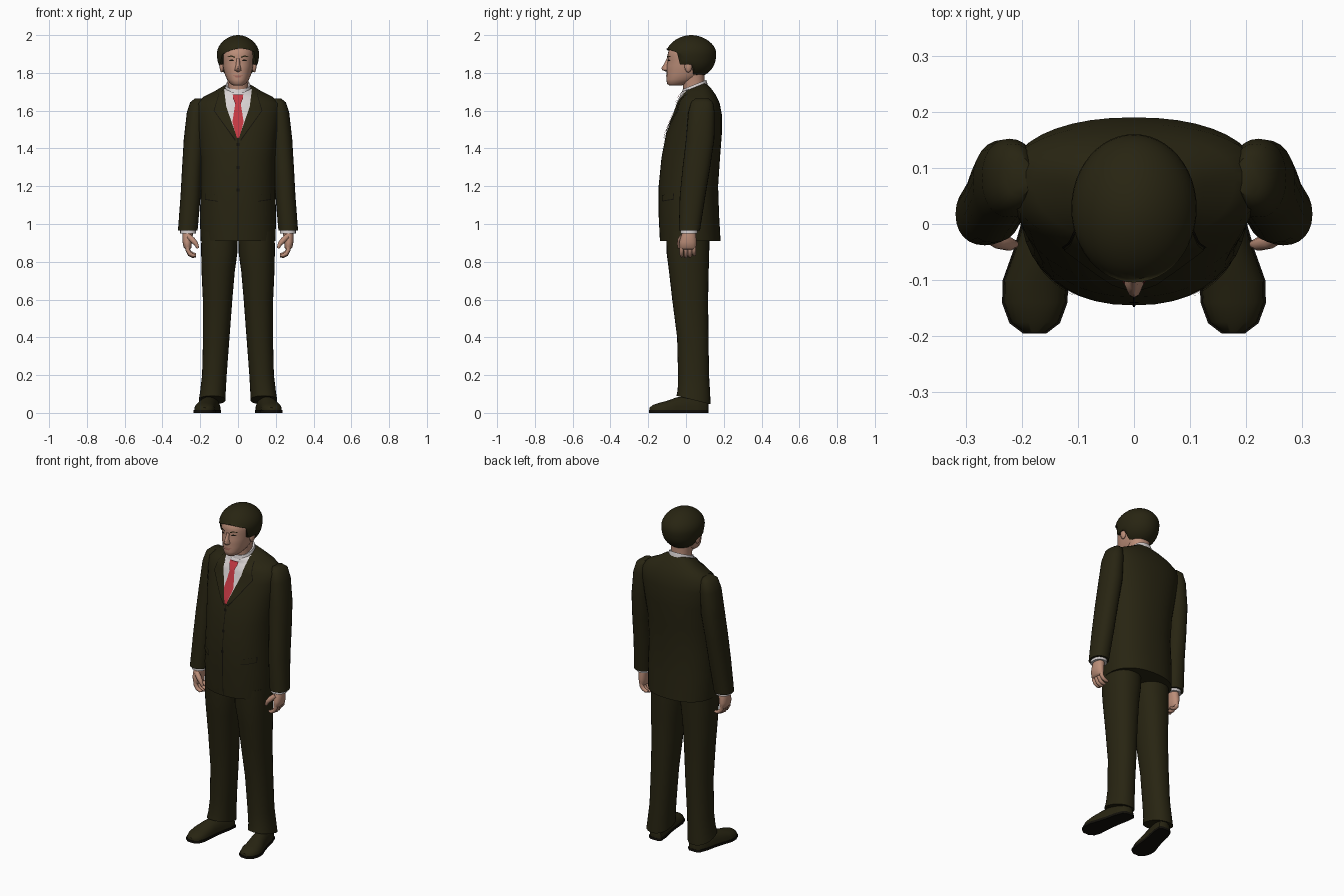
import bpy, bmesh, math
from mathutils import Vector
from mathutils.bvhtree import BVHTree

if "Cube" in bpy.data.objects:
    bpy.data.objects.remove(bpy.data.objects["Cube"])


def material(name, r, g, b):
    m = bpy.data.materials.new(name)
    m.diffuse_color = (r, g, b, 1)
    m.use_nodes = True
    m.node_tree.nodes["Principled BSDF"].inputs["Base Color"].default_value = m.diffuse_color
    return m


SUIT = material("dark olive cloth", 0.021, 0.018, 0.006)
SEAM = material("seam black", 0.006, 0.005, 0.003)
SHIRT = material("shirt white", 0.68, 0.64, 0.64)
TIE = material("tie red", 0.55, 0.04, 0.055)
SKIN = material("skin", 0.50, 0.27, 0.19)
LIPS = material("lips", 0.34, 0.13, 0.10)


def finish(name, bm, mat, angle=50):
    bmesh.ops.recalc_face_normals(bm, faces=bm.faces)
    me = bpy.data.meshes.new(name)
    bm.to_mesh(me)
    bm.free()
    ob = bpy.data.objects.new(name, me)
    bpy.context.collection.objects.link(ob)
    me.materials.append(mat)
    bpy.ops.object.select_all(action="DESELECT")
    ob.select_set(True)
    bpy.context.view_layer.objects.active = ob
    bpy.ops.object.shade_smooth_by_angle(angle=math.radians(angle))
    return ob


def loft(name, rings, mat, caps=True):
    """Skin a list of equal-length rings of points."""
    bm = bmesh.new()
    rows = [[bm.verts.new(p) for p in r] for r in rings]
    n = len(rows[0])
    for a, b in zip(rows, rows[1:]):
        for i in range(n):
            j = (i + 1) % n
            bm.faces.new((a[i], a[j], b[j], b[i]))
    if caps:
        bm.faces.new(rows[0])
        bm.faces.new(rows[-1])
    return finish(name, bm, mat)


def ring(z, cx, cy, rx, rf, rb=None, tilt=0, n=28):
    """Level oval with separate front and back depths, optionally tilted."""
    pts = []
    for i in range(n):
        a = 2 * math.pi * i / n
        c, s = math.cos(a), math.sin(a)
        p = 0.9
        x = rx * math.copysign(abs(c) ** p, c)
        y = (rf if s < 0 or rb is None else rb) * math.copysign(abs(s) ** p, s)
        pts.append(Vector((cx + x, cy + y, z + tilt * y)))
    return pts


def tube(name, path, radii, mat, n=10):
    path = [Vector(p) for p in path]
    rings = []
    for i, p in enumerate(path):
        d = (path[min(i + 1, len(path) - 1)] - path[max(i - 1, 0)]).normalized()
        u = d.cross(Vector((0, 1, 0.01))).normalized()
        v = d.cross(u)
        rings.append([p + radii[i] * (u * math.cos(k * 2 * math.pi / n) + v * math.sin(k * 2 * math.pi / n))
                      for k in range(n)])
    return loft(name, rings, mat)


def ball(name, c, r, mat, shape=None, seg=32):
    bm = bmesh.new()
    bmesh.ops.create_uvsphere(bm, u_segments=seg, v_segments=seg // 2, radius=1)
    for v in bm.verts:
        v.co = Vector(c) + Vector([v.co[k] * r[k] for k in range(3)])
        if shape:
            shape(v.co)
    return finish(name, bm, mat)


def along(poly, t):
    f = t * (len(poly) - 1)
    i = min(int(f), len(poly) - 2)
    return Vector(poly[i]).lerp(Vector(poly[i + 1]), f - i)


def plate(name, base, left, right, mat, lift=0.004, nu=6, nv=12):
    """Thin panel between two (x, z) edges, laid on the front of base."""
    bvh = BVHTree.FromPolygons([v.co for v in base.data.vertices],
                               [p.vertices for p in base.data.polygons])
    bm = bmesh.new()
    grid = []
    for j in range(nv + 1):
        a, b = along(left, j / nv), along(right, j / nv)
        row = []
        for i in range(nu + 1):
            q = a.lerp(b, i / nu)
            hit = bvh.ray_cast(Vector((q.x, -1, q.y)), Vector((0, 1, 0)))
            if hit[0] is None:
                hit = bvh.find_nearest(Vector((q.x, -0.03, q.y)))
            row.append(bm.verts.new(hit[0] + Vector((0, -lift, 0))))
        grid.append(row)
    for r, s in zip(grid, grid[1:]):
        for i in range(nu):
            bm.faces.new((r[i], r[i + 1], s[i + 1], s[i]))
    ob = finish(name, bm, mat)
    # face the panel outward
    if sum(p.normal.y for p in ob.data.polygons) > 0:
        ob.data.flip_normals()
    return ob


# Jacket body
jacket = loft("jacket", [ring(z, 0, cy, rx, rf, rb, t, 40) for z, rx, cy, rf, rb, t in (
    (0.91, .198, .03, .168, .153, 0), (1.05, .202, .03, .175, .145, 0),
    (1.20, .196, .03, .175, .140, 0), (1.35, .198, .04, .170, .140, 0),
    (1.48, .212, .06, .165, .130, 0), (1.58, .225, .075, .140, .115, 0),
    (1.64, .225, .08, .125, .098, 0), (1.675, .180, .078, .110, .080, .1),
    (1.70, .125, .068, .092, .066, .25), (1.725, .078, .05, .070, .055, .4))], SUIT)

# Shirt front, tie, closing seam and buttons
plate("shirt_front", jacket, [(-.074, 1.715), (-.062, 1.62), (-.004, 1.455)],
      [(.074, 1.715), (.062, 1.62), (.004, 1.455)], SHIRT, .003, 12, 16)
plate("tie_blade", jacket, [(-.014, 1.64), (-.03, 1.54), (-.006, 1.455)],
      [(.014, 1.64), (.03, 1.54), (.006, 1.455)], TIE, .009)
plate("tie_knot", jacket, [(-.028, 1.685), (-.026, 1.665), (-.014, 1.635)],
      [(.028, 1.685), (.026, 1.665), (.014, 1.635)], TIE, .015)
plate("front_seam", jacket, [(-.002, 1.455), (-.002, .912)], [(.002, 1.455), (.002, .912)], SEAM, .003, 1, 20)
for z in (1.42, 1.30, 1.18):
    plate("jacket_button", jacket, [(-.008, z + .008), (-.008, z - .008)],
          [(.008, z + .008), (.008, z - .008)], SEAM, .005, 2, 2)

# Shirt collar and neck
loft("shirt_collar", [ring(z, 0, .045, r, r * .98, None, t) for z, r, t in (
    (1.66, .074, .35), (1.715, .070, .4), (1.738, .064, .4), (1.735, .057, .4))], SHIRT)
loft("neck", [ring(z, 0, cy, r, r * 1.05) for z, r, cy in (
    (1.68, .054, .045), (1.74, .054, .04), (1.80, .060, .035))], SKIN)

# Head
head = loft("head", [ring(z, 0, cy, rx, cy - f, b - cy) for z, rx, f, cy, b in (
    (1.732, .022, -.086, -.06, -.03), (1.742, .040, -.100, -.045, .01),
    (1.765, .058, -.104, -.02, .06), (1.79, .069, -.102, 0, .09), (1.815, .076, -.103, .01, .11),
    (1.84, .081, -.102, .015, .12), (1.87, .085, -.096, .02, .13), (1.89, .087, -.099, .02, .135),
    (1.92, .087, -.092, .025, .135), (1.955, .075, -.060, .03, .12), (1.98, .045, -.02, .03, .08))], SKIN)
loft("nose", [ring(z, 0, -.09, rx, d, .02, 0, 12) for z, rx, d in (
    (1.806, .009, .014), (1.814, .019, .034), (1.824, .017, .041), (1.845, .011, .028),
    (1.875, .009, .012))], SKIN)
plate("mouth", head, [(-.026, 1.789), (-.026, 1.785)], [(.026, 1.789), (.026, 1.785)], LIPS, .003, 6, 1)
plate("lower_lip", head, [(-.020, 1.784), (-.013, 1.776)], [(.020, 1.784), (.013, 1.776)], LIPS, .004, 6, 2)


# Hair: domed cap with a fringe, sideburns and a low nape
def hair_line(co):
    if co.y < -.035:
        low = 1.928 - 3.5 * co.x ** 2 + .1 * co.x
    elif co.y < .035:
        low = 1.845
    else:
        low = 1.765
    co.z = max(co.z, low)


def hair_shape(co):
    # fuller sides and brow than a plain ball
    if co.z > 1.88:
        k = 1 + .05 * math.sin(math.pi * (co.z - 1.88) / .12)
        co.x *= k
        co.y = .028 + (co.y - .028) * k
    hair_line(co)


ball("hair", (0, .028, 1.885), (.110, .130, .115), SUIT, hair_shape, 48)

for s, side in ((1, "left"), (-1, "right")):
    def mir(pts):
        return [(s * p[0],) + tuple(p[1:]) for p in pts]

    # Face details and ear
    plate(side + "_eyebrow", head, mir([(.016, 1.885), (.035, 1.893), (.056, 1.886)]),
          mir([(.016, 1.879), (.035, 1.886), (.056, 1.883)]), SUIT, .004, 2, 6)
    plate(side + "_eye", head, mir([(.020, 1.867), (.034, 1.872), (.048, 1.866)]),
          mir([(.020, 1.865), (.034, 1.862), (.048, 1.864)]), SEAM, .003, 2, 6)
    ball(side + "_ear", (s * .086, .012, 1.835), (.012, .020, .033), SKIN, None, 14)

    # Collar point, lapel, pocket flap
    plate(side + "_collar_point", jacket, mir([(.022, 1.695), (.028, 1.67), (.046, 1.628)]),
          mir([(.072, 1.715), (.068, 1.675), (.054, 1.64)]), SHIRT, .009)
    plate(side + "_lapel", jacket, mir([(.074, 1.715), (.062, 1.62), (.004, 1.455)]),
          mir([(.100, 1.69), (.125, 1.60), (.012, 1.445)]), SUIT, .007, 6, 16)
    plate(side + "_lapel_edge", jacket, mir([(.098, 1.692), (.125, 1.60), (.012, 1.445)]),
          mir([(.102, 1.690), (.129, 1.60), (.015, 1.440)]), SEAM, .003, 1, 16)
    plate(side + "_pocket_shadow", jacket, mir([(.106, 1.152), (.106, 1.118)]),
          mir([(.174, 1.162), (.174, 1.128)]), SEAM, .002, 6, 2)
    plate(side + "_pocket_flap", jacket, mir([(.107, 1.152), (.107, 1.122)]),
          mir([(.173, 1.162), (.173, 1.132)]), SUIT, .005, 6, 2)

    # Sleeve, cuff
    loft(side + "_sleeve", [ring(z, s * cx, cy, rx, ry, None, 0, 24) for z, cx, cy, rx, ry in (
        (1.665, .205, .085, .022, .035), (1.645, .215, .085, .038, .058), (1.59, .222, .082, .049, .070),
        (1.45, .232, .075, .055, .075), (1.30, .243, .055, .053, .073), (1.15, .251, .035, .053, .068),
        (.965, .266, .018, .052, .056))], SUIT)
    loft(side + "_shirt_cuff", [ring(z, s * .264, .016, r, r + .004, None, 0, 20)
                                for z, r in ((.98, .042), (.95, .042))], SHIRT)

    # Hand with curled fingers and thumb
    loft(side + "_palm", [ring(z, s * cx, cy, rx, ry, None, 0, 16) for z, cx, cy, rx, ry in (
        (.965, .264, .016, .028, .034), (.935, .267, .014, .027, .040), (.905, .269, .010, .025, .045),
        (.875, .267, .010, .020, .044), (.865, .265, .010, .012, .038))], SKIN)
    for k in range(4):
        y, dz = -.023 + .022 * k, (.004, 0, .002, .010)[k]
        tube(side + "_finger", mir([(.268, y, .89), (.266, y, .862), (.255, y, .838 + dz),
                                    (.237, y, .829 + dz), (.222, y, .830 + dz)]),
             (.011, .0115, .011, .010, .006), SKIN)
    tube(side + "_thumb", mir([(.262, -.018, .935), (.240, -.030, .915), (.222, -.036, .895),
                               (.212, -.036, .872)]), (.014, .015, .012, .007), SKIN)

    # Trouser leg
    loft(side + "_trouser_leg", [ring(z, s * cx, cy, rx, ry, None, t) for z, cx, cy, rx, ry, t in (
        (.96, .098, .01, .096, .114, 0), (.85, .099, .01, .096, .113, 0), (.75, .105, .015, .088, .105, 0),
        (.60, .108, .022, .078, .095, 0), (.40, .115, .036, .070, .083, 0), (.20, .125, .040, .065, .082, 0),
        (.11, .133, .042, .068, .086, -.15), (.068, .137, .040, .071, .090, -.25))], SUIT)

    # Shoe: arched sections from heel to toe, turned outward
    def foot_x(y):
        return s * min(.128 + .22 * (.115 - y), .177)

    sections = ((.118, .020, .050), (.105, .038, .070), (.06, .045, .085), (0, .045, .090),
                (-.05, .049, .082), (-.10, .056, .064), (-.14, .055, .054), (-.175, .042, .042),
                (-.193, .018, .028))
    loft(side + "_shoe", [[Vector((foot_x(y) + w * math.cos(a * math.pi / 12), y,
                                   .012 + (h - .012) * math.sin(a * math.pi / 12) ** .8 if 0 < a < 12 else .012))
                           for a in range(13)] for y, w, h in sections], SUIT)
    loft(side + "_sole", [[Vector((foot_x(y) + k * (w + .003), y * 1.01, z))
                           for k, z in ((-1, 0), (1, 0), (1, .014), (-1, .014))]
                          for y, w, h in sections], SEAM)
